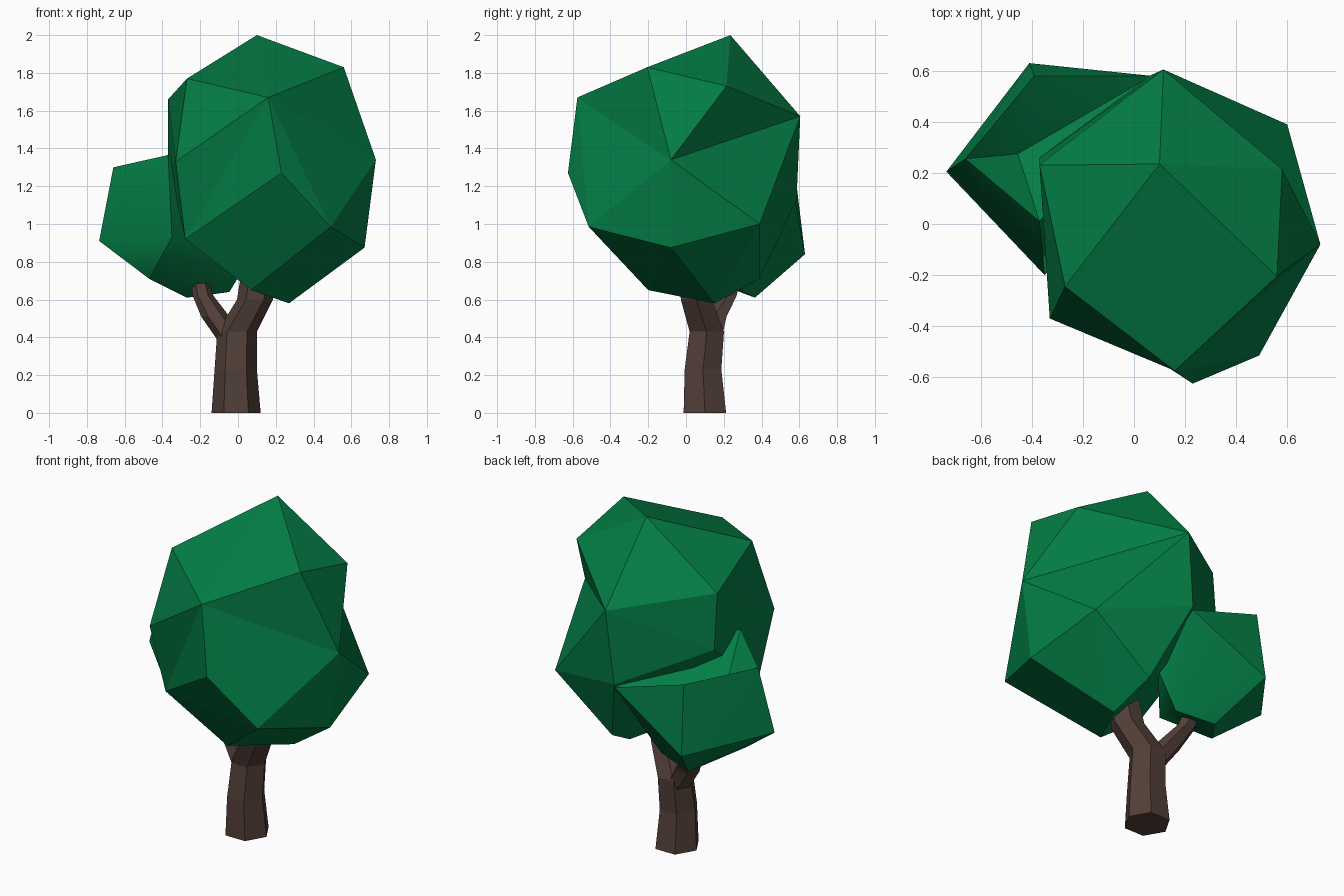
import bpy, bmesh, math

cube = bpy.data.objects.get("Cube")
if cube:
    bpy.data.objects.remove(cube, do_unlink=True)


def material(name, color):
    mat = bpy.data.materials.new(name)
    mat.use_nodes = True
    mat.diffuse_color = (*color, 1)
    mat.node_tree.nodes["Principled BSDF"].inputs["Base Color"].default_value = (*color, 1)
    return mat


leaf_green = material("leaf green", (0.001, 0.21, 0.06))
bark_brown = material("bark brown", (0.085, 0.05, 0.04))


def finish(bm, name, mat):
    bmesh.ops.recalc_face_normals(bm, faces=bm.faces)
    mesh = bpy.data.meshes.new(name)
    bm.to_mesh(mesh)
    bm.free()
    mesh.materials.append(mat)
    obj = bpy.data.objects.new(name, mesh)
    bpy.context.collection.objects.link(obj)
    return obj


def clump(corners, creases=()):
    """Angular leaf clump spanning its corners; creases turn single edges inward."""
    bm = bmesh.new()
    verts = [bm.verts.new(c) for c in corners]
    bmesh.ops.convex_hull(bm, input=verts)
    for a, b in creases:
        edge = bm.edges.get((verts[a], verts[b])) if verts[a].is_valid and verts[b].is_valid else None
        if edge:
            bmesh.utils.edge_rotate(edge, True)
    bmesh.ops.delete(bm, geom=[v for v in bm.verts if not v.link_faces], context='VERTS')
    return bm


def hollow(bm, point):
    """Push the upward faces in to one point."""
    bm.normal_update()
    top = [f for f in bm.faces if f.normal.z > 0.5]
    region = bmesh.ops.dissolve_faces(bm, faces=top)["region"]
    poked = bmesh.ops.poke(bm, faces=region)
    for v in poked["verts"]:
        v.co = point


def limb(name, rings, sides=6):
    """Loft of polygon rings given as x, y, z, radius."""
    bm = bmesh.new()
    loops = []
    for x, y, z, r in rings:
        angles = [math.tau * i / sides for i in range(sides)]
        loops.append([bm.verts.new((x + r * math.cos(a), y + r * math.sin(a), z)) for a in angles])
    for low, high in zip(loops, loops[1:]):
        for i in range(sides):
            j = (i + 1) % sides
            bm.faces.new((low[i], low[j], high[j], high[i]))
    bm.faces.new(loops[0][::-1])
    bm.faces.new(loops[-1])
    return finish(bm, name, bark_brown)


# Trunk leaning into the main branch, and the thinner side branch
limb("trunk", [(-.01, .10, 0, .13), (-.012, .09, .23, .112), (-.005, .11, .43, .105),
               (.09, .055, .6, .095), (.11, .04, .76, .09)])
limb("side_branch", [(-.03, .12, .38, .075), (-.12, .15, .51, .075),
                     (-.185, .22, .62, .055), (-.21, .26, .74, .045)])

# Large main crown, from the top down
crown = clump([
    (.10, .235, 2.0), (.56, -.205, 1.83), (-.27, -.245, 1.77), (.58, .215, 1.73),
    (.16, -.575, 1.67), (-.37, .23, 1.66), (.115, .605, 1.57),
    (.73, -.08, 1.34), (-.33, -.37, 1.33), (.23, -.625, 1.27), (-.37, .26, 1.33),
    (.07, .585, 1.13), (.60, .39, 1.0), (.49, -.515, .985), (-.28, -.29, .92),
    (.67, -.08, .875), (.22, .39, .71), (.07, -.20, .65), (.27, .15, .58)],
    creases=[(3, 12), (1, 13), (8, 9), (13, 18)])
finish(crown, "main_crown", leaf_green)

# Smaller clump on the side branch, hollowed beside the crown
side = clump([
    (-.66, .255, 1.30), (-.39, .58, 1.25), (-.37, .01, 1.365),
    (-.735, .205, .91), (-.41, .63, .84), (-.35, -.20, .93), (.07, .58, 1.11),
    (-.47, .10, .71), (-.27, .365, .61), (-.045, .30, .64), (.08, .30, .85)])
hollow(side, (-.455, .275, 1.12))
side_crown = finish(side, "side_crown", leaf_green)
side_crown.data.shade_smooth()
side_crown.data.set_sharp_from_angle(angle=math.radians(45))
